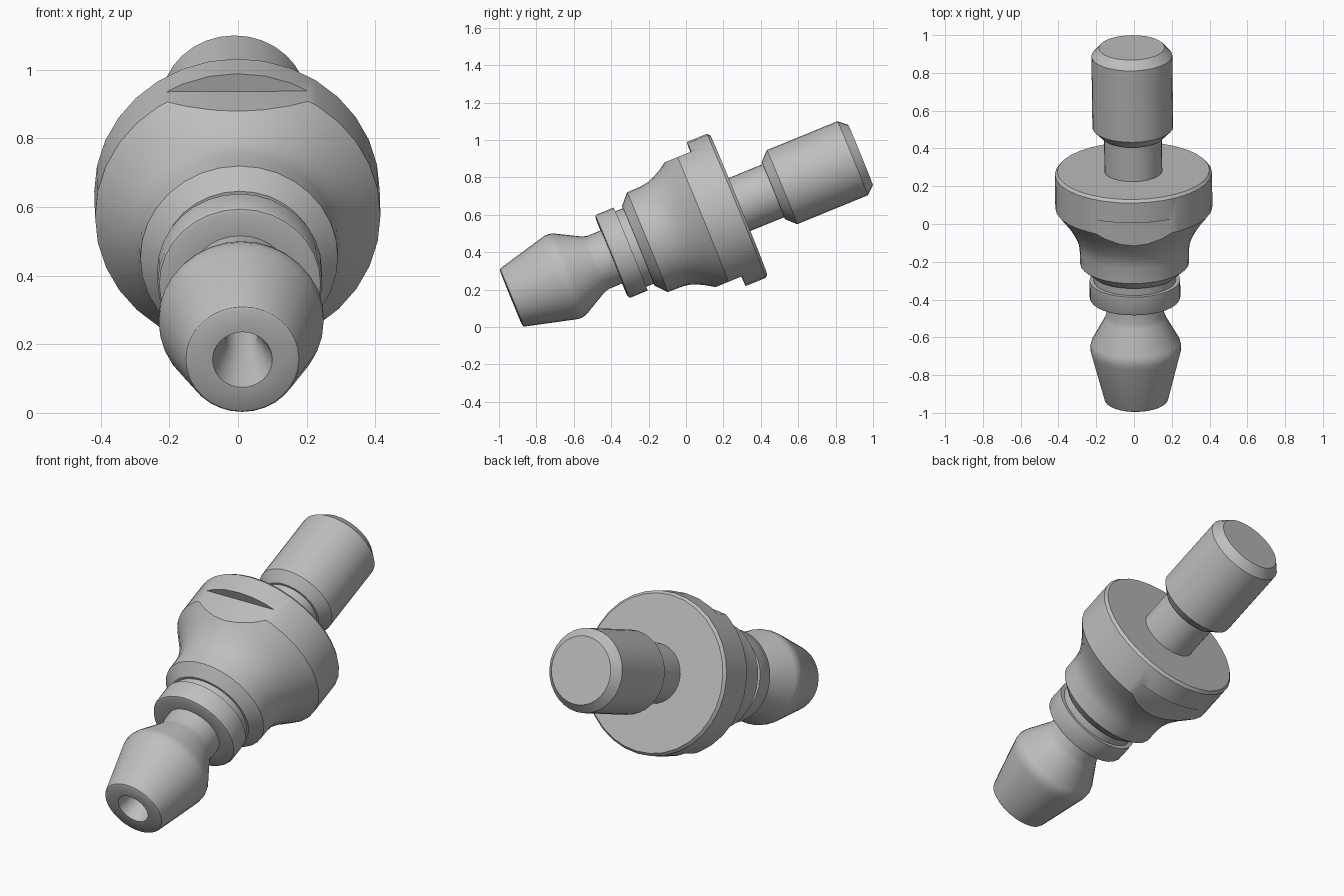
import bpy
import bmesh
import math
from mathutils import Matrix, Vector

cube = bpy.data.objects.get("Cube")
if cube:
    bpy.data.objects.remove(cube, do_unlink=True)

# Single metal colour
metal = bpy.data.materials.new("light grey metal")
metal.use_nodes = True
GREY = (0.52, 0.52, 0.52, 1)
metal.diffuse_color = GREY
metal.node_tree.nodes["Principled BSDF"].inputs["Base Color"].default_value = GREY

# Tilted axis frame: local z runs from the nose tip to the rear end
tip = Vector((0.013, -0.935, 0.155))
rear = Vector((-0.012, 0.935, 0.92))
axis_z = (rear - tip).normalized()
axis_y = axis_z.cross(Vector((1, 0, 0))).normalized()
axis_x = axis_y.cross(axis_z)
FRAME = Matrix((axis_x, axis_y, axis_z)).transposed().to_4x4()
FRAME.translation = tip
SIDES = 32


def finish(name, bm):
    bmesh.ops.recalc_face_normals(bm, faces=bm.faces[:])
    bm.transform(FRAME)
    mesh = bpy.data.meshes.new(name)
    bm.to_mesh(mesh)
    bm.free()
    mesh.materials.append(metal)
    obj = bpy.data.objects.new(name, mesh)
    bpy.context.collection.objects.link(obj)
    return obj


def lathe(name, profile):
    """Revolve (distance along axis, radius) points about the axis."""
    bm = bmesh.new()
    verts = [bm.verts.new((r, 0, s)) for s, r in profile]
    for a, b in zip(verts, verts[1:]):
        bm.edges.new((a, b))
    bmesh.ops.spin(bm, geom=bm.verts[:] + bm.edges[:], cent=(0, 0, 0),
                   axis=(0, 0, 1), angle=math.tau, steps=SIDES, use_merge=True)
    bmesh.ops.remove_doubles(bm, verts=bm.verts[:], dist=0.0001)
    return finish(name, bm)


def select_only(obj):
    bpy.ops.object.select_all(action='DESELECT')
    obj.select_set(True)
    bpy.context.view_layer.objects.active = obj


# Nose plug with countersunk bore
nose = lathe("nose_plug", [
    (0.42, 0), (0.39, 0.047), (0.17, 0.047), (0, 0.087), (0, 0.158),
    (0.004, 0.165), (0.014, 0.17), (0.265, 0.234), (0.29, 0.24),
    (0.315, 0.241), (0.34, 0.234), (0.47, 0.163), (0.5, 0.153), (0.58, 0.153)])

# Seal collar and the groove behind it
collar = lathe("seal_collar", [
    (0.58, 0.153), (0.58, 0.225), (0.584, 0.235), (0.594, 0.24),
    (0.69, 0.24), (0.69, 0.218), (0.75, 0.218)])

# Flared body and flange
body = lathe("flange_body", [
    (0.735, 0), (0.735, 0.23), (0.787, 0.288), (0.87, 0.29), (0.91, 0.296),
    (0.95, 0.311), (0.99, 0.332), (1.03, 0.358), (1.106, 0.416),
    (1.3, 0.416), (1.315, 0.403), (1.315, 0)])

# Rear neck and stud
stud = lathe("rear_stud", [
    (1.31, 0.153), (1.515, 0.153), (1.515, 0.165), (1.565, 0.214),
    (1.973, 0.214), (2.019, 0.174), (2.019, 0)])

# Wrench flats on the top and bottom of the body
for side in (-1, 1):
    bm = bmesh.new()
    bmesh.ops.create_cube(bm, size=1, matrix=Matrix.Translation((0, side * 0.56, 1.0325))
                          @ Matrix.Diagonal((1, 0.4, 0.305, 1)))
    cutter = finish("flat_cutter", bm)
    cutter.hide_render = True
    select_only(body)
    cut = body.modifiers.new("wrench flat", 'BOOLEAN')
    cut.operation = 'DIFFERENCE'
    cut.solver = 'EXACT'
    cut.object = cutter
    bpy.ops.object.modifier_apply(modifier=cut.name)
    bpy.data.objects.remove(cutter, do_unlink=True)

# Smooth round surfaces, keep machined edges crisp
for part in (nose, collar, body, stud):
    select_only(part)
    bpy.ops.object.shade_smooth_by_angle(angle=math.radians(32))
